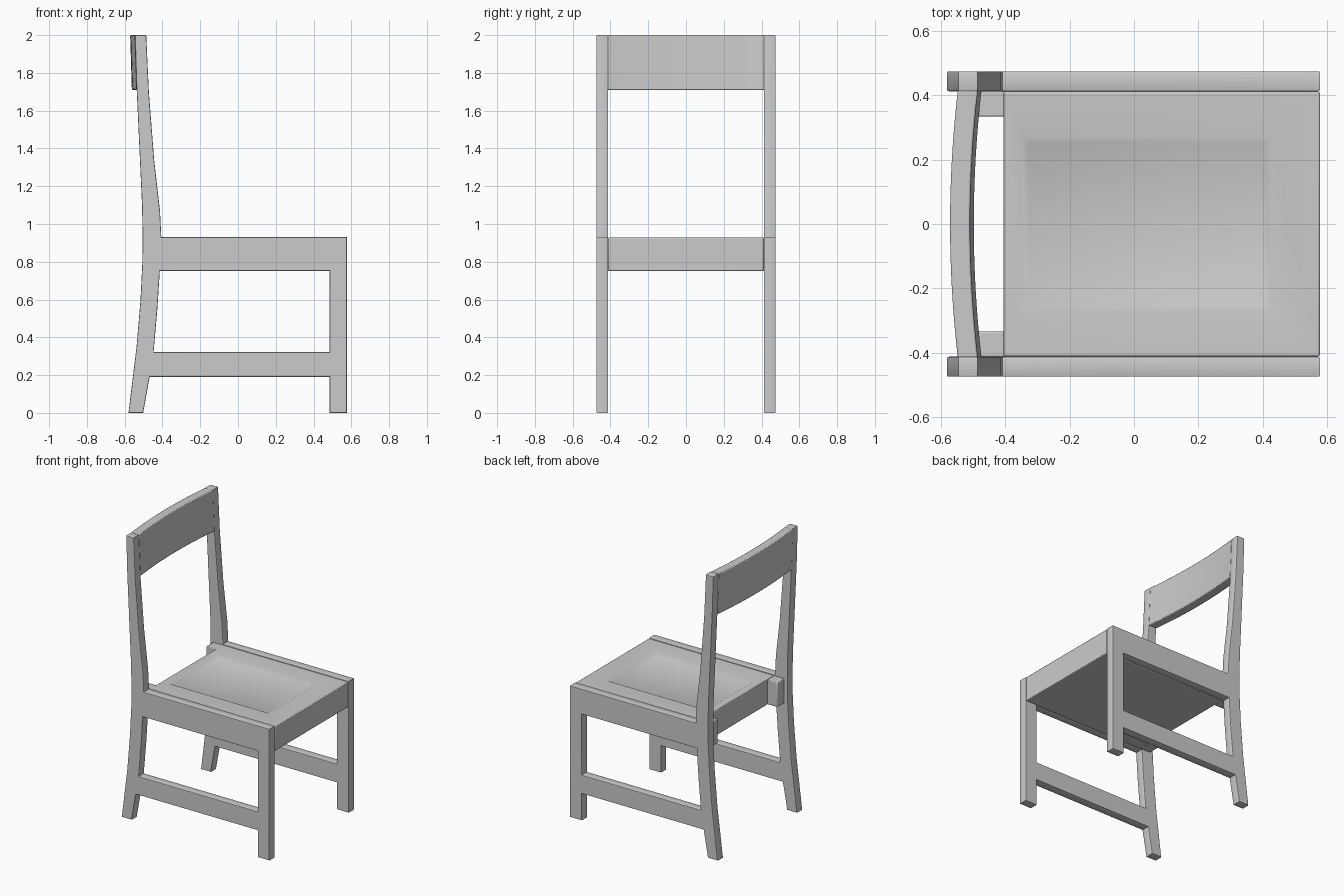
import bpy, bmesh, math

if "Cube" in bpy.data.objects:
    bpy.data.objects.remove(bpy.data.objects["Cube"])

BEV = 0.005


def finish(obj):
    """Small rounded edges and angle-limited smooth shading."""
    bpy.ops.object.select_all(action='DESELECT')
    obj.select_set(True)
    bpy.context.view_layer.objects.active = obj
    bpy.ops.object.shade_smooth_by_angle(angle=math.radians(35))


def mesh_object(name, bm, bevel=True):
    bmesh.ops.recalc_face_normals(bm, faces=bm.faces)
    me = bpy.data.meshes.new(name)
    bm.to_mesh(me)
    bm.free()
    obj = bpy.data.objects.new(name, me)
    bpy.context.collection.objects.link(obj)
    if bevel:
        mod = obj.modifiers.new("soft_edges", 'BEVEL')
        mod.width, mod.segments = BEV, 2
        mod.limit_method, mod.angle_limit = 'ANGLE', math.radians(50)
    finish(obj)
    return obj


def box_bm(x0, x1, y0, y1, z0, z1):
    bm = bmesh.new()
    bmesh.ops.create_cube(bm, size=1)
    for v in bm.verts:
        v.co = (x1 if v.co.x > 0 else x0, y1 if v.co.y > 0 else y0,
                z1 if v.co.z > 0 else z0)
    return bm


# side frames: bent back post, front leg, seat rail and stretcher in one profile
back_edge = [(-0.545, 2.0), (-0.538, 1.75), (-0.521, 1.38), (-0.508, 1.1), (-0.505, 0.95),
             (-0.506, 0.8), (-0.516, 0.6), (-0.537, 0.35), (-0.58, 0.0)]
outer = back_edge + [(-0.502, 0.0), (-0.468, 0.19), (0.485, 0.19), (0.485, 0.0), (0.577, 0.0),
                     (0.577, 0.93), (-0.406, 0.93), (-0.413, 1.07), (-0.444, 1.34),
                     (-0.472, 1.7), (-0.486, 2.0)]
opening = [(-0.447, 0.322), (0.485, 0.322), (0.485, 0.752), (-0.414, 0.752), (-0.427, 0.55)]


def side_frame(name, y):
    cu = bpy.data.curves.new(name, 'CURVE')
    cu.dimensions, cu.fill_mode = '2D', 'BOTH'
    cu.extrude, cu.bevel_depth, cu.bevel_resolution = 0.031 - BEV, BEV, 1
    cu.offset = -BEV
    for pts in (outer, opening):
        sp = cu.splines.new('POLY')
        sp.points.add(len(pts) - 1)
        for p, (x, z) in zip(sp.points, pts):
            p.co = (x, z, 0, 1)
        sp.use_cyclic_u = True
    tmp = bpy.data.objects.new(name + "_curve", cu)
    bpy.context.collection.objects.link(tmp)
    dg = bpy.context.evaluated_depsgraph_get()
    me = bpy.data.meshes.new_from_object(tmp.evaluated_get(dg))
    bpy.data.objects.remove(tmp)
    obj = bpy.data.objects.new(name, me)
    bpy.context.collection.objects.link(obj)
    obj.location.y = y
    obj.rotation_euler.x = math.pi / 2
    finish(obj)


for side, s in (("left", 1), ("right", -1)):
    side_frame(side + "_side_frame", s * 0.443)

# seat: thick slab with a shallow sloped recess on top
bm = box_bm(-0.405, 0.577, -0.411, 0.411, 0.75, 0.928)
top = max(bm.faces, key=lambda f: f.calc_center_median().z)
for x0, x1, y, z in ((-0.35, 0.427, 0.272, 0.928), (-0.325, 0.402, 0.25, 0.916)):
    bmesh.ops.inset_region(bm, faces=[top], thickness=0.02)
    c = top.calc_center_median()
    for v in top.verts:
        v.co = (x1 if v.co.x > c.x else x0, y if v.co.y > c.y else -y, z)
mesh_object("seat", bm)

# tabs joining the seat to the back posts
for side, s in (("left", 1), ("right", -1)):
    y0, y1 = sorted((s * 0.333, s * 0.413))
    mesh_object(side + "_seat_tab", box_bm(-0.482, -0.40, y0, y1, 0.752, 0.926))

# backrest: tilted board bowed towards the back
bm = bmesh.new()
N = 16
rings = []
for i in range(N + 1):
    t = 2 * i / N - 1
    y = 0.415 * t
    bow = 0.024 * (1 - t * t)
    section = [(-0.547, 2.0), (-0.485, 2.0), (-0.473, 1.71), (-0.538, 1.71)]
    rings.append([bm.verts.new((x - bow, y, z)) for x, z in section])
for a, b in zip(rings, rings[1:]):
    for k in range(4):
        bm.faces.new((a[k], a[(k + 1) % 4], b[(k + 1) % 4], b[k]))
bm.faces.new(rings[0])
bm.faces.new(rings[-1])
mesh_object("backrest", bm)
